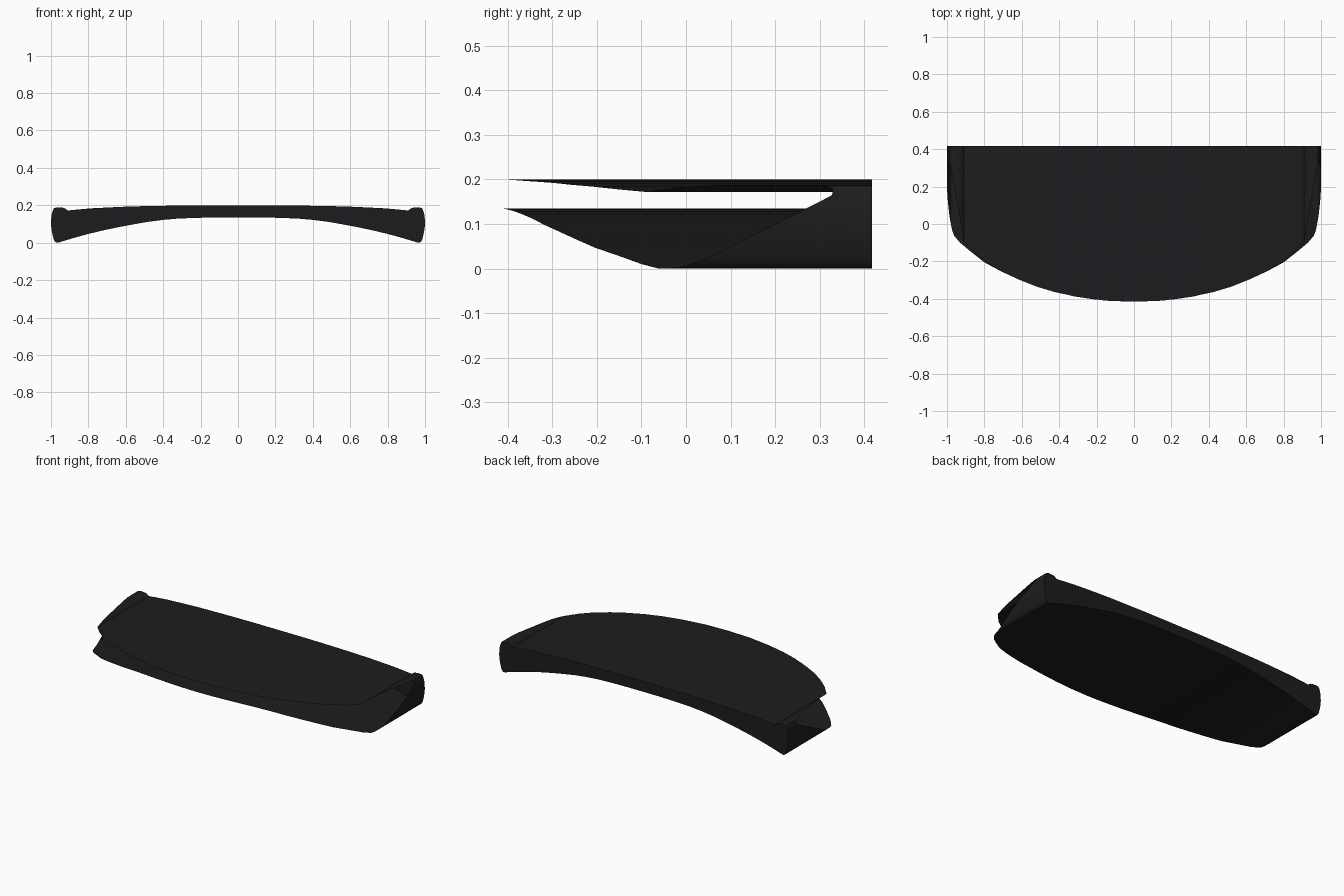
import bpy, bmesh

BACK = 0.418
# half cross-section with its trimmed front edge: (x, z, front y)
HALF = [
    # upper skin
    (0, .200, -.415), (.15, .200, -.41), (.30, .199, -.39), (.42, .197, -.365),
    (.52, .195, -.335), (.62, .192, -.295), (.70, .188, -.258), (.78, .184, -.21),
    (.85, .178, -.155), (.91, .172, -.09),
    # raised end rib
    (.917, .178, -.05), (.926, .184, 0), (.937, .187, .07), (.955, .188, .17),
    (.972, .188, .26), (.983, .185, .315), (.988, .178, .33),
    # end wall, cut on a diagonal
    (.992, .165, .328), (.996, .15, .30), (.999, .125, .25), (1.0, .10, .20),
    (.997, .07, .14), (.992, .045, .09), (.986, .02, .04), (.979, .006, 0),
    (.972, .001, -.035), (.962, 0, -.062),
    # arched lower skin
    (.93, .010, -.10), (.87, .028, -.15), (.80, .047, -.205), (.72, .066, -.248),
    (.64, .083, -.285), (.56, .098, -.318), (.48, .112, -.345), (.40, .122, -.368),
    (.32, .129, -.387), (.22, .133, -.402), (.11, .135, -.412), (0, .135, -.415),
]

# mirror the half into a closed loop
loop = HALF + [(-x, z, y) for x, z, y in reversed(HALF[1:-1])]

bm = bmesh.new()
front = [bm.verts.new((x, y, z)) for x, z, y in loop]
rear = [bm.verts.new((x, BACK, z)) for x, z, y in loop]
n = len(loop)
for i in range(n):
    j = (i + 1) % n
    bm.faces.new((front[i], front[j], rear[j], rear[i]))
# flat back panel
bm.faces.new(rear)
bmesh.ops.recalc_face_normals(bm, faces=bm.faces)

mesh = bpy.data.meshes.new("curved_shell")
bm.to_mesh(mesh)
bm.free()
shell = bpy.data.objects.new("curved_shell", mesh)
bpy.context.collection.objects.link(shell)

mat = bpy.data.materials.new("black_plastic")
mat.diffuse_color = (.012, .012, .013, 1)
mesh.materials.append(mat)

bpy.context.view_layer.objects.active = shell
shell.select_set(True)
bpy.ops.object.shade_smooth_by_angle(angle=0.6)
